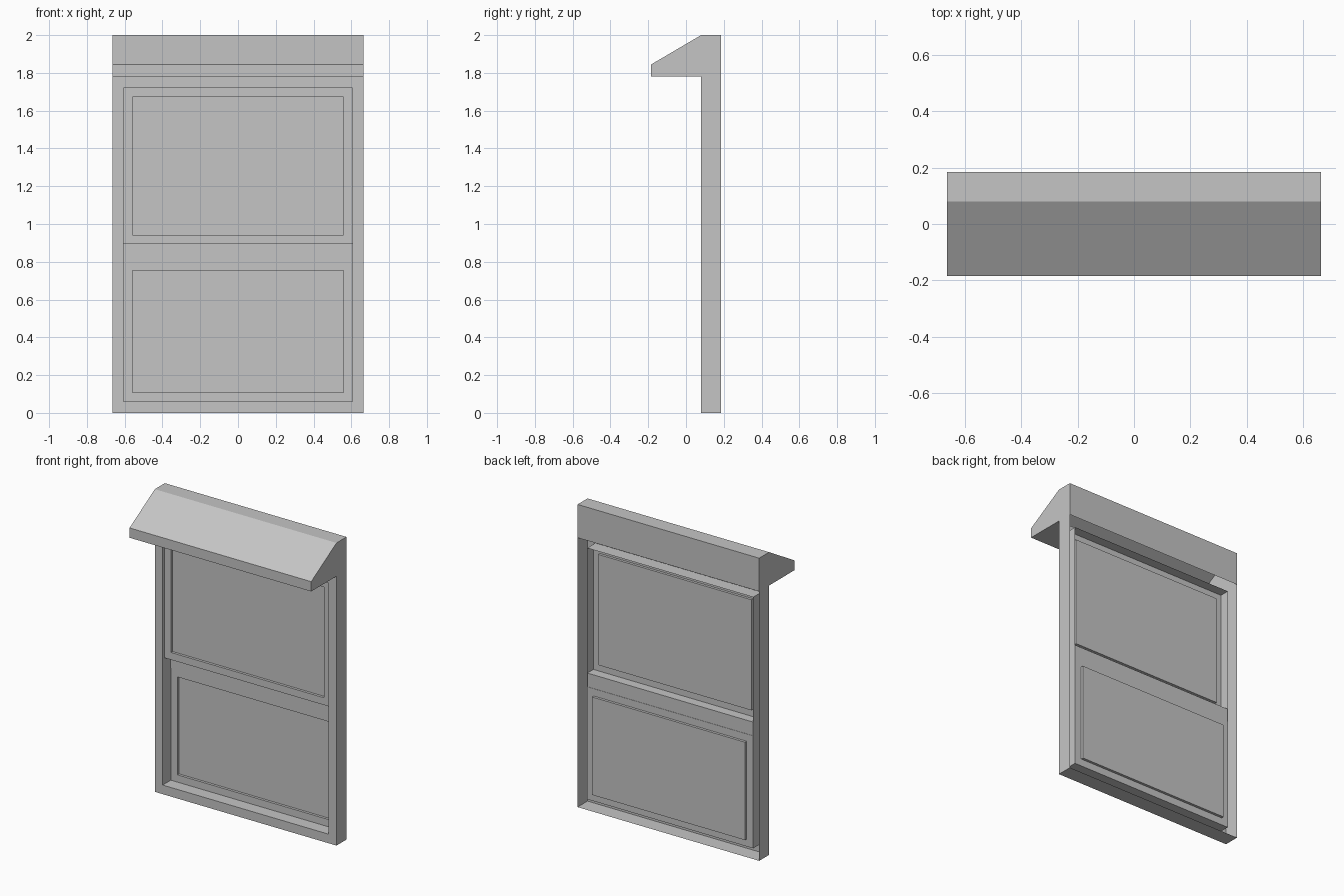
import bpy
import bmesh

if "Cube" in bpy.data.objects:
    bpy.data.objects.remove(bpy.data.objects["Cube"])

grey = bpy.data.materials.new("plain_grey")
grey.use_nodes = True
grey.diffuse_color = (0.56, 0.56, 0.56, 1)
grey.node_tree.nodes["Principled BSDF"].inputs["Base Color"].default_value = (0.56, 0.56, 0.56, 1)

HALF_W = 0.664                      # outer half width
OPEN_W, OPEN_LO, OPEN_HI = 0.607, 0.06, 1.72
FRONT, BACK, REVEAL = 0.08, 0.184, 0.165
HOOD_Z = 1.78


def finish(name, bm):
    mesh = bpy.data.meshes.new(name)
    bm.to_mesh(mesh)
    bm.free()
    mesh.materials.append(grey)
    obj = bpy.data.objects.new(name, mesh)
    bpy.context.collection.objects.link(obj)
    return obj


def rect(bm, half, lo, hi, y):
    """Four corners of an upright rectangle facing the front."""
    corners = ((-half, lo), (half, lo), (half, hi), (-half, hi))
    return [bm.verts.new((x, y, z)) for x, z in corners]


def ring(bm, a, b):
    """Join two four-cornered loops with a band of faces."""
    for i in range(4):
        j = (i + 1) % 4
        bm.faces.new((a[i], a[j], b[j], b[i]))


# Hood: end gables, lip, slope, top, back and soffit; open above the frame
bm = bmesh.new()
profile = [(FRONT, HOOD_Z), (-0.184, HOOD_Z), (-0.184, 1.845), (FRONT, 2.0), (BACK, 2.0), (BACK, HOOD_Z)]
ends = [[bm.verts.new((x, y, z)) for y, z in profile] for x in (-HALF_W, HALF_W)]
bm.faces.new(list(reversed(ends[0])))
bm.faces.new(ends[1])
for i in range(len(profile) - 1):
    bm.faces.new((ends[0][i], ends[0][i + 1], ends[1][i + 1], ends[1][i]))
finish("hood", bm)

# Frame: outer walls, front face and reveal, left open at the back
bm = bmesh.new()
outer_back = rect(bm, HALF_W, 0, HOOD_Z, BACK)
outer_front = rect(bm, HALF_W, 0, HOOD_Z, FRONT)
inner_front = rect(bm, OPEN_W, OPEN_LO, OPEN_HI, FRONT)
inner_back = rect(bm, OPEN_W, OPEN_LO, OPEN_HI, REVEAL)
ring(bm, outer_back, outer_front)
ring(bm, outer_front, inner_front)
ring(bm, inner_front, inner_back)
# The top wall is left out so that the frame opens into the hood
top_wall = [f for f in bm.faces if all(abs(v.co.z - HOOD_Z) < 1e-4 for v in f.verts)]
bmesh.ops.delete(bm, geom=top_wall, context='FACES_ONLY')
finish("window_frame", bm)


def sash(name, lo, hi, y):
    """Thin sash sheet with its pane pressed back."""
    border, depth = 0.048, 0.017
    bm = bmesh.new()
    edge = rect(bm, OPEN_W, lo, hi, y)
    lip = rect(bm, OPEN_W - border, lo + border, hi - border, y)
    pane = rect(bm, OPEN_W - border, lo + border, hi - border, y + depth)
    ring(bm, edge, lip)
    ring(bm, lip, pane)
    bm.faces.new(pane)
    finish(name, bm)


sash("upper_sash", 0.893, OPEN_HI, 0.10)
sash("lower_sash", OPEN_LO, 0.803, REVEAL)

# Meeting rail: a ledge under the upper sash and a face down to the lower one
bm = bmesh.new()
path = [(0.10, 0.893), (0.163, 0.893), (0.163, 0.803), (REVEAL, 0.803)]
rows = [[bm.verts.new((x, y, z)) for x in (-OPEN_W, OPEN_W)] for y, z in path]
for a, b in zip(rows, rows[1:]):
    bm.faces.new((a[0], b[0], b[1], a[1]))
finish("meeting_rail", bm)
